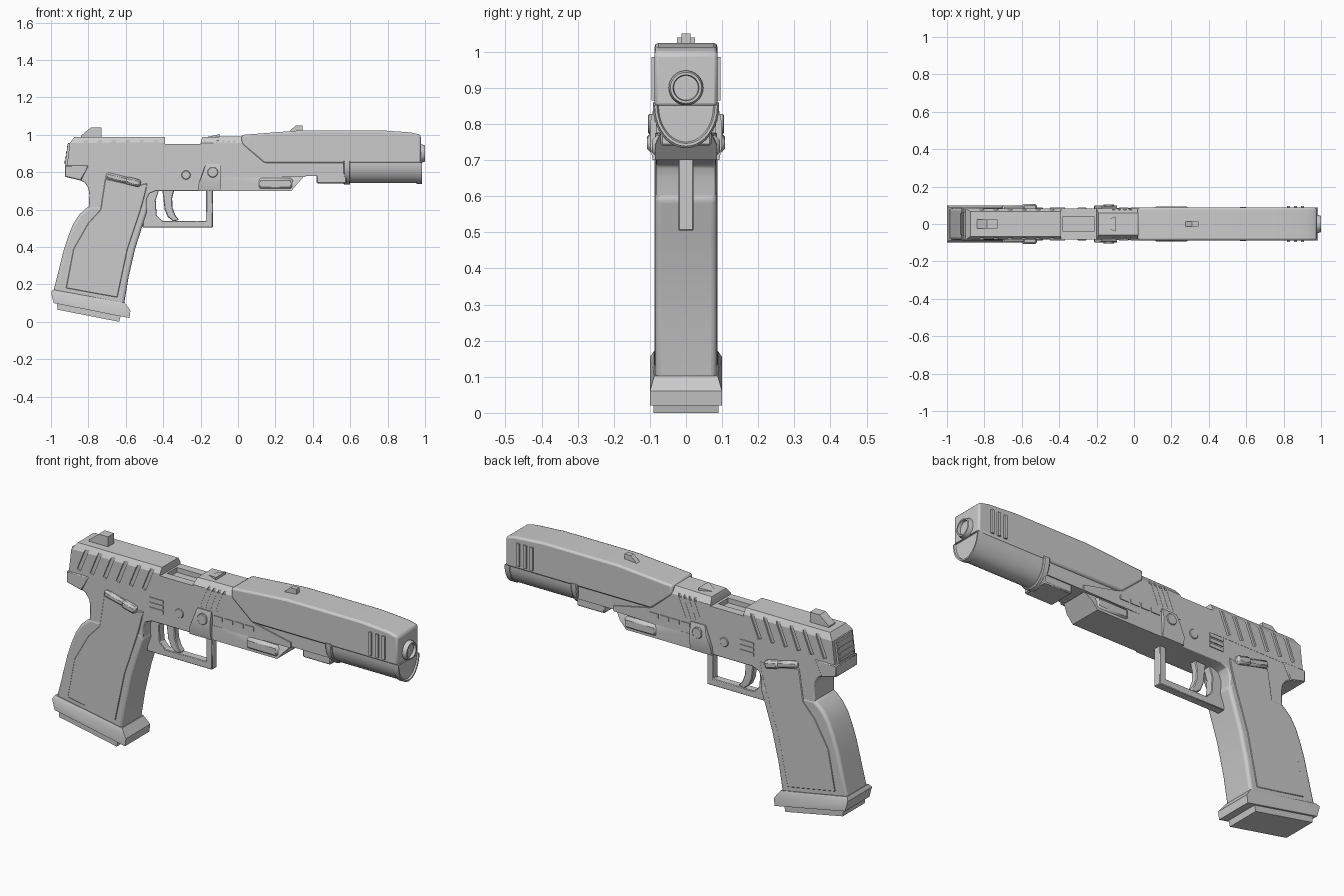
import bpy, bmesh, math
from mathutils import Matrix, Vector


def finish(name, bm, bevel=0, segments=1):
    bmesh.ops.recalc_face_normals(bm, faces=bm.faces)
    me = bpy.data.meshes.new(name)
    bm.to_mesh(me)
    bm.free()
    ob = bpy.data.objects.new(name, me)
    bpy.context.collection.objects.link(ob)
    if bevel:
        m = ob.modifiers.new("Bevel", "BEVEL")
        m.width, m.segments, m.limit_method = bevel, segments, "ANGLE"
        m.angle_limit = math.radians(35)
    return ob


def prism(name, pts, hw, bevel=0, segments=1):
    """Side profile (x, z) extruded symmetrically across y."""
    bm = bmesh.new()
    f = bm.faces.new([bm.verts.new((x, -hw, z)) for x, z in pts])
    r = bmesh.ops.extrude_face_region(bm, geom=[f])
    vs = [v for v in r["geom"] if isinstance(v, bmesh.types.BMVert)]
    bmesh.ops.translate(bm, verts=vs, vec=(0, 2 * hw, 0))
    return finish(name, bm, bevel, segments)


def hull(name, pts, bevel=0):
    """Convex solid from (x, z, half width) points mirrored in y."""
    bm = bmesh.new()
    for x, z, w in pts:
        bm.verts.new((x, -w, z))
        bm.verts.new((x, w, z))
    bmesh.ops.convex_hull(bm, input=bm.verts)
    bmesh.ops.dissolve_limit(bm, angle_limit=0.01, verts=bm.verts, edges=bm.edges)
    return finish(name, bm, bevel)


def boxes(name, items, bevel=0):
    """Boxes (centre, size, tilt about y in degrees) in one mesh."""
    bm = bmesh.new()
    for c, s, a in items:
        m = (Matrix.Translation(c) @ Matrix.Rotation(math.radians(a), 4, "Y")
             @ Matrix.Diagonal((*s, 1)))
        bmesh.ops.create_cube(bm, size=1, matrix=m)
    return finish(name, bm, bevel)


def loft_x(name, rings):
    """Skin closed (y, z) rings placed along x."""
    bm = bmesh.new()
    rows = [[bm.verts.new((x, y, z)) for y, z in ring] for x, ring in rings]
    n = len(rows[0])
    for a, b in zip(rows, rows[1:]):
        for i in range(n):
            bm.faces.new((a[i], a[(i + 1) % n], b[(i + 1) % n], b[i]))
    bm.faces.new(rows[0])
    bm.faces.new(rows[-1])
    return finish(name, bm)


def circle(r, z, n=32):
    return [(r * math.cos(i * math.tau / n), z + r * math.sin(i * math.tau / n)) for i in range(n)]


def u_shape(w, h, top):
    arc = [(-w * math.cos(i * math.pi / 20), 0.85 - h * math.sin(i * math.pi / 20)) for i in range(21)]
    return [(-w, top)] + arc + [(w, top)]


def discs(name, x, z, r, half):
    bm = bmesh.new()
    m = Matrix.Translation((x, 0, z)) @ Matrix.Rotation(math.pi / 2, 4, "X")
    bmesh.ops.create_cone(bm, cap_ends=True, segments=24, radius1=r, radius2=r,
                          depth=2 * half, matrix=m)
    return finish(name, bm, 0.003)


def cut(ob, cutter):
    """Subtract the cutter and bake the result."""
    m = ob.modifiers.new("Cut", "BOOLEAN")
    m.operation, m.solver, m.object = "DIFFERENCE", "EXACT", cutter
    cutter.hide_render = True
    dg = bpy.context.evaluated_depsgraph_get()
    me = bpy.data.meshes.new_from_object(ob.evaluated_get(dg))
    ob.modifiers.clear()
    ob.data = me
    bpy.data.objects.remove(cutter)


def grooves(xs, w):
    return [((x, s * 0.099, 0.925), (w, 0.046, 0.15), 22) for x in xs for s in (-1, 1)]


# Slide: rear, port section, middle and long front shroud
rear = hull("slide_rear", [(-0.915, 0.83, 0.084), (-0.9, 0.955, 0.084), (-0.39, 0.83, 0.084),
                           (-0.39, 0.96, 0.084), (-0.875, 0.988, 0.066), (-0.39, 0.988, 0.066)])
cut(rear, boxes("groove_cutter", grooves([-0.83 + 0.075 * i for i in range(6)], 0.02)))
port = prism("slide_port", [(-0.395, 0.83), (0.15, 0.83), (0.15, 0.9), (0.1, 0.95), (-0.395, 0.95)], 0.083)
cut(port, boxes("port_cutter", [((-0.297, 0, 0.95), (0.165, 0.08, 0.05), 0)]))
mid = hull("slide_middle", [(-0.2, 0.83, 0.084), (0.05, 0.83, 0.084), (-0.2, 0.957, 0.084),
                            (0.05, 0.957, 0.084), (-0.19, 0.988, 0.06), (0.05, 0.992, 0.06)])
cut(mid, boxes("groove_cutter", grooves([-0.125 + 0.03 * i for i in range(4)], 0.012)))
prism("slide_front", [(0.02, 0.95), (0.14, 0.848), (0.978, 0.848), (0.978, 0.995), (0.965, 1.003),
                      (0.92, 1.013), (0.76, 1.024), (0.34, 1.024), (0.02, 0.999)], 0.087, 0.01, 2)
boxes("shroud_ribs", [((x, 0, 0.925), (0.016, 0.19, 0.12), 0) for x in (0.825, 0.863, 0.901)])
boxes("back_plate", [((-0.908, 0, 0.895), (0.02, 0.13, 0.12), 8)]
      + [((-0.918 + 0.005 * i, 0, 0.853 + 0.026 * i), (0.022, 0.11, 0.014), 8) for i in range(4)])

# Barrel muzzle
loft_x("barrel", [(x, circle(r, 0.9)) for x, r in
                  ((0.9, 0.048), (0.985, 0.048), (1.0, 0.043), (1.0, 0.036), (0.985, 0.034))])

# Sights
prism("rear_sight", [(-0.84, 0.98), (-0.84, 0.995), (-0.785, 1.04), (-0.73, 1.04), (-0.73, 0.98)], 0.025)
prism("front_sight", [(0.27, 1.015), (0.31, 1.05), (0.345, 1.05), (0.345, 1.015)], 0.013)
hull("arrow_marker", [(-0.18, 0.985, 0.002), (-0.1, 0.985, 0.04), (-0.1, 1.003, 0.04)])

# Frame with tang and neck above the grip
prism("frame", [(-0.925, 0.83), (-0.925, 0.778), (-0.86, 0.765), (-0.82, 0.745), (-0.8, 0.715),
                (-0.795, 0.68), (-0.797, 0.6), (-0.82, 0.56), (-0.5, 0.56), (-0.488, 0.6),
                (-0.49, 0.65), (-0.475, 0.685), (-0.44, 0.7), (-0.08, 0.7), (-0.08, 0.85),
                (-0.9, 0.85)], 0.083, 0.006, 2)
prism("tang", [(-0.926, 0.835), (-0.926, 0.776), (-0.84, 0.755), (-0.8, 0.835)], 0.088, 0.004)

# Grip, its raised side panels and the magazine base
prism("grip", [(-0.795, 0.62), (-0.82, 0.6), (-0.85, 0.572), (-0.88, 0.525), (-0.905, 0.465),
               (-0.93, 0.39), (-0.95, 0.31), (-0.988, 0.16), (-0.61, 0.09), (-0.585, 0.24),
               (-0.55, 0.39), (-0.515, 0.5), (-0.483, 0.595), (-0.5, 0.62)], 0.085, 0.026, 4)
prism("grip_panel", [(-0.71, 0.765), (-0.53, 0.725), (-0.515, 0.735), (-0.485, 0.74), (-0.495, 0.69),
                     (-0.52, 0.6), (-0.59, 0.39), (-0.645, 0.13), (-0.92, 0.18), (-0.88, 0.39),
                     (-0.8, 0.53), (-0.735, 0.6)], 0.0875, 0.003)
hull("magazine_base", [(-1.0, 0.155, 0.1), (-0.985, 0.1, 0.1), (-0.575, 0.06, 0.1), (-0.58, 0.02, 0.1),
                       (-0.99, 0.172, 0.088), (-0.605, 0.102, 0.088)])
hull("magazine_floor", [(-0.97, 0.11, 0.09), (-0.965, 0.065, 0.09), (-0.635, 0.0, 0.09), (-0.625, 0.04, 0.09)])

# Trigger and guard
prism("trigger_guard", [(-0.51, 0.505), (-0.135, 0.505), (-0.135, 0.71), (-0.17, 0.71), (-0.17, 0.54),
                        (-0.405, 0.54), (-0.435, 0.57), (-0.44, 0.65), (-0.42, 0.71), (-0.5, 0.71)], 0.021, 0.003)
prism("trigger", [(-0.405, 0.71), (-0.34, 0.71), (-0.352, 0.66), (-0.35, 0.61), (-0.335, 0.57),
                  (-0.315, 0.545), (-0.345, 0.537), (-0.375, 0.56), (-0.392, 0.6), (-0.398, 0.65)], 0.018, 0.004)

# Side controls: safety lever, ribbed patch, pins
boxes("safety_lever", [((-0.645, 0, 0.768), (0.125, 0.2, 0.036), 14),
                       ((-0.56, 0, 0.748), (0.08, 0.216, 0.04), 14)], 0.01)
boxes("side_ribs", [((-0.41, 0, 0.765 + 0.026 * i), (0.08, 0.175, 0.018), 0) for i in range(3)])
discs("frame_pin", -0.278, 0.785, 0.024, 0.087)
hull("side_bracket", [(-0.172, 0.845, 0.09), (-0.09, 0.845, 0.09), (-0.185, 0.8, 0.1), (-0.09, 0.8, 0.1),
                      (-0.21, 0.74, 0.1), (-0.09, 0.74, 0.1), (-0.215, 0.7, 0.092), (-0.09, 0.7, 0.092)])
discs("bracket_pin", -0.135, 0.8, 0.028, 0.105)

# Dust cover, rail teeth and the module under it
prism("dust_cover", [(-0.1, 0.85), (0.57, 0.85), (0.57, 0.78), (0.36, 0.78), (0.36, 0.8),
                     (0.15, 0.81), (0.15, 0.83), (-0.1, 0.83)], 0.076)
hull("rail_body", [(-0.1, 0.85, 0.083), (0.14, 0.85, 0.083), (0.15, 0.81, 0.083), (-0.1, 0.77, 0.083),
                   (0.36, 0.803, 0.083), (0.36, 0.775, 0.083)])
boxes("rail_teeth", [((-0.055 + 0.06 * i, 0, 0.818), (0.05, 0.174, 0.022), 0) for i in range(4)])
hull("under_module", [(-0.1, 0.775, 0.086), (0.35, 0.775, 0.07), (-0.1, 0.7, 0.086), (0.285, 0.7, 0.086),
                      (0.32, 0.74, 0.086)])
boxes("module_button", [((0.2, 0, 0.738), (0.19, 0.188, 0.062), 0)], 0.014)
boxes("light_mount", [((0.5, 0, 0.765), (0.16, 0.14, 0.05), 0)], 0.005)

# Half-round housing under the shroud with end collars
loft_x("lower_housing", [(x, u_shape(0.083, 0.108, 0.87)) for x in (0.57, 0.97)])
loft_x("rear_collar", [(x, u_shape(w, h, 0.86)) for x, w, h in
                       ((0.565, 0.088, 0.112), (0.57, 0.092, 0.117), (0.595, 0.092, 0.117), (0.6, 0.088, 0.112))])
loft_x("front_collar", [(x, u_shape(w, h, 0.852)) for x, w, h in
                        ((0.955, 0.087, 0.112), (0.983, 0.087, 0.112), (0.983, 0.08, 0.104), (0.975, 0.076, 0.1))])

# Smooth curved surfaces, keep hard edges
for ob in bpy.context.collection.objects:
    ob.select_set(True)
    bpy.context.view_layer.objects.active = ob
bpy.ops.object.shade_smooth_by_angle(angle=math.radians(28))
